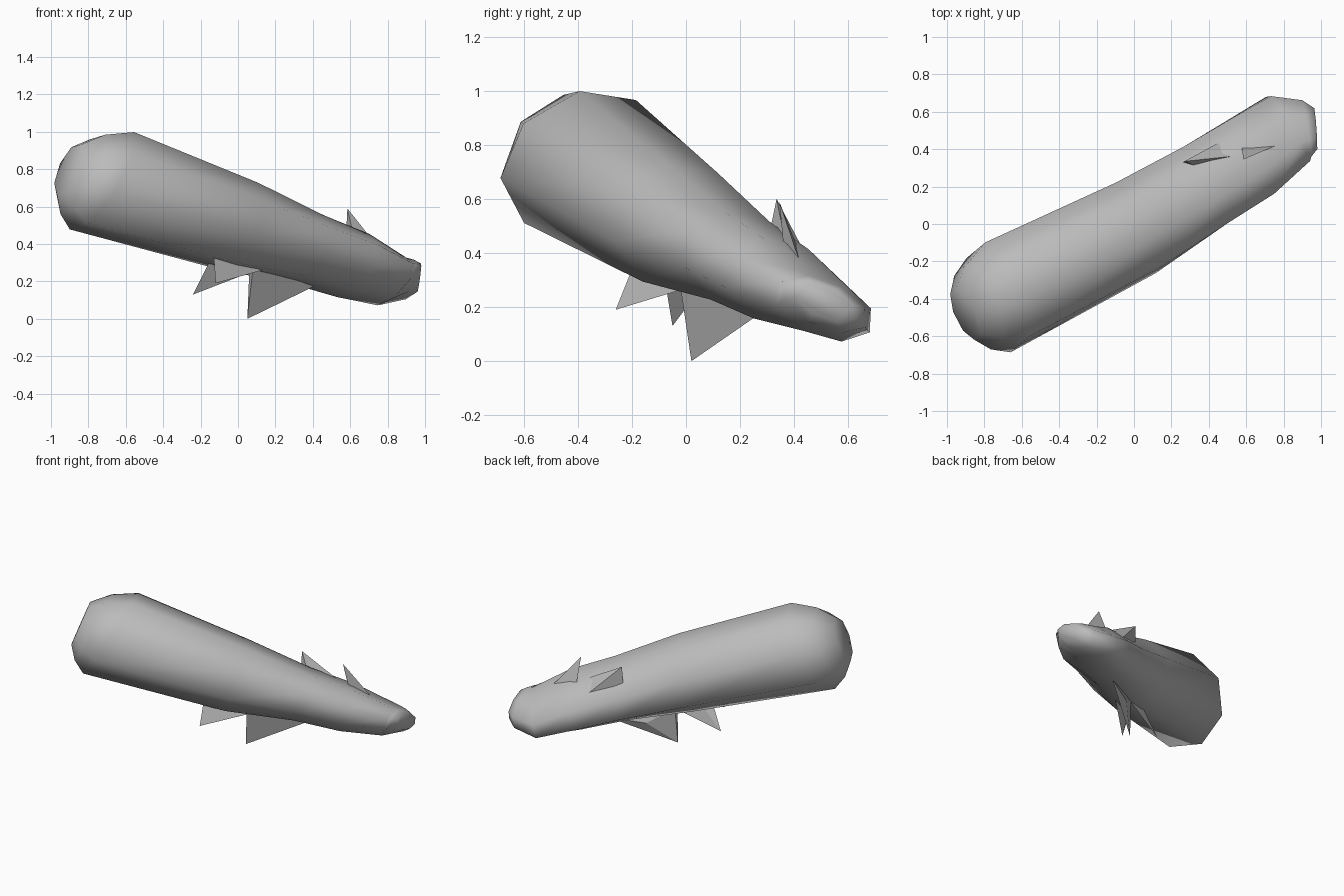
import bpy, bmesh, math
from mathutils import Vector

cube = bpy.data.objects.get("Cube")
if cube:
    bpy.data.objects.remove(cube, do_unlink=True)

# Single grey material
grey = bpy.data.materials.new("plain_grey")
grey.use_nodes = True
colour = (0.5, 0.5, 0.5, 1)
grey.diffuse_color = colour
grey.node_tree.nodes["Principled BSDF"].inputs["Base Color"].default_value = colour

# Tilted frame: along the hull, across it, and up from its back
ALONG = Vector((0.855, 0.435, -0.28)).normalized()
ACROSS = Vector((0.513, -0.787, 0.341)).normalized()
UP = ACROSS.cross(ALONG).normalized()
SIDES = 8
PHASE = math.radians(9)


def make_object(name, bm):
    bmesh.ops.recalc_face_normals(bm, faces=bm.faces[:])
    mesh = bpy.data.meshes.new(name)
    bm.to_mesh(mesh)
    bm.free()
    mesh.materials.append(grey)
    obj = bpy.data.objects.new(name, mesh)
    bpy.context.collection.objects.link(obj)
    return obj


def loft(name, stations):
    """Skin elliptical rings: distance, centre across, centre up,
    half width, half height, slant across, slant up."""
    bm = bmesh.new()
    rings = []
    for s, l, u, w, h, slant_l, slant_u in stations:
        ring = []
        for i in range(SIDES):
            a = 2 * math.pi * i / SIDES + PHASE
            dl, du = w * math.cos(a), h * math.sin(a)
            p = ALONG * (s + slant_l * dl + slant_u * du) + ACROSS * (l + dl) + UP * (u + du)
            ring.append(bm.verts.new(p))
        rings.append(ring)
    for r0, r1 in zip(rings, rings[1:]):
        for i in range(SIDES):
            j = (i + 1) % SIDES
            bm.faces.new((r0[i], r0[j], r1[j], r1[i]))
    bm.faces.new(rings[0])
    bm.faces.new(rings[-1])
    for face in bm.faces:
        face.smooth = True
    return make_object(name, bm)


def fin(name, apex, *base):
    """Swept thorn: a pointed wedge whose base is sunk into the hull."""
    bm = bmesh.new()
    for p in (apex, *base):
        bm.verts.new(p)
    bmesh.ops.convex_hull(bm, input=bm.verts[:])
    return make_object(name, bm)


# Hull: blunt round end, tapering to a flattened narrow end
loft("hull", [
    (-1.205, 0.188, 0.44, 0.15, 0.15, 0, 0.1),
    (-1.12, 0.188, 0.44, 0.24, 0.24, 0, 0.2),
    (-1.0, 0.188, 0.439, 0.303, 0.303, 0, 0.3),
    (-0.14, 0.19, 0.435, 0.282, 0.243, 0, 0),
    (0.30, 0.158, 0.447, 0.264, 0.178, 0, 0),
    (0.60, 0.135, 0.454, 0.26, 0.16, 0, 0),
    (0.87, 0.09, 0.46, 0.23, 0.112, 0, 0),
    (0.95, 0.14, 0.478, 0.165, 0.085, -0.4, 0),
    (0.99, 0.17, 0.49, 0.115, 0.058, -0.5, 0),
])

# Lower fins
fin("lower_left_fin", (-0.24, -0.05, 0.13),
    (-0.15, -0.08, 0.31), (-0.10, -0.03, 0.29), (0.07, 0.04, 0.25))
fin("lower_right_fin", (-0.12, -0.26, 0.19),
    (-0.13, -0.20, 0.34), (-0.08, -0.15, 0.32), (0.13, -0.03, 0.26))
fin("lower_rear_fin", (0.05, 0.02, 0.0),
    (0.08, -0.02, 0.27), (0.06, 0.04, 0.25), (0.20, 0.16, 0.15), (0.42, 0.28, 0.18))

# Upper fins
fin("upper_left_fin", (0.27, 0.335, 0.60),
    (0.265, 0.33, 0.48), (0.33, 0.31, 0.48), (0.48, 0.45, 0.38), (0.60, 0.37, 0.42))
fin("upper_right_fin", (0.585, 0.345, 0.59),
    (0.575, 0.42, 0.40), (0.62, 0.36, 0.43), (0.76, 0.42, 0.37))
